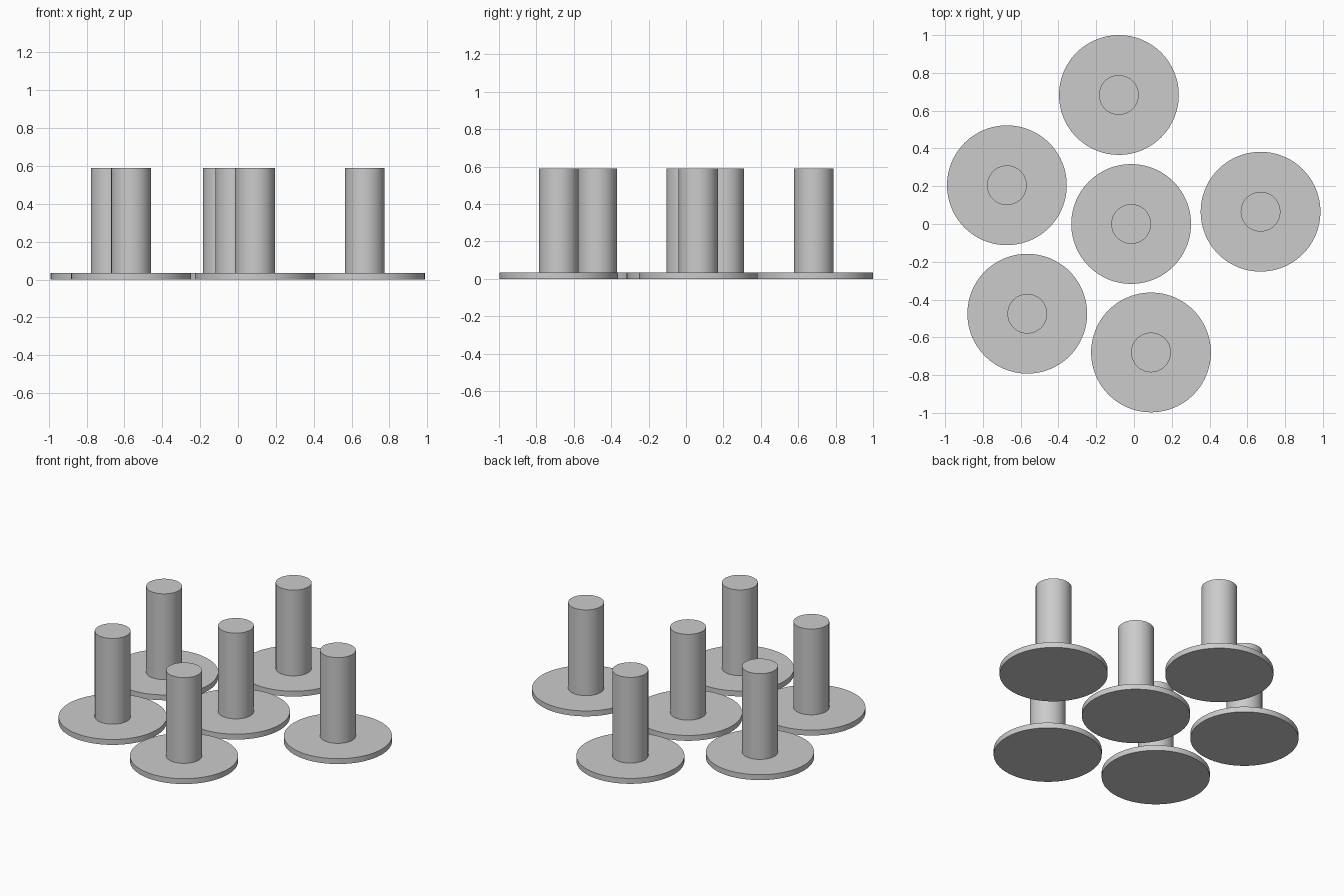
import bpy
import math

if "Cube" in bpy.data.objects:
    bpy.data.objects.remove(bpy.data.objects["Cube"])

DISC_RADIUS, DISC_HEIGHT = 0.317, 0.035
POST_RADIUS, TOTAL_HEIGHT = 0.105, 0.59
CENTRES = [(-0.08, 0.683), (-0.673, 0.205), (-0.015, 0.0),
           (0.67, 0.065), (-0.565, -0.475), (0.09, -0.68)]

grey = bpy.data.materials.new("grey")
grey.diffuse_color = (0.6, 0.6, 0.6, 1.0)
grey.use_nodes = True
grey.node_tree.nodes["Principled BSDF"].inputs["Base Color"].default_value = grey.diffuse_color


def cylinder(name, x, y, radius, bottom, top):
    """Upright smooth cylinder between two heights."""
    bpy.ops.mesh.primitive_cylinder_add(
        vertices=96, radius=radius, depth=top - bottom,
        location=(x, y, (bottom + top) / 2))
    obj = bpy.context.object
    obj.name = name
    obj.data.materials.append(grey)
    bpy.ops.object.shade_smooth_by_angle(angle=math.radians(30))


# Six identical pegs: a thin round base with a post standing on it
for i, (x, y) in enumerate(CENTRES, 1):
    cylinder(f"base_disc_{i}", x, y, DISC_RADIUS, 0.0, DISC_HEIGHT)
    cylinder(f"post_{i}", x, y, POST_RADIUS, DISC_HEIGHT, TOTAL_HEIGHT)
